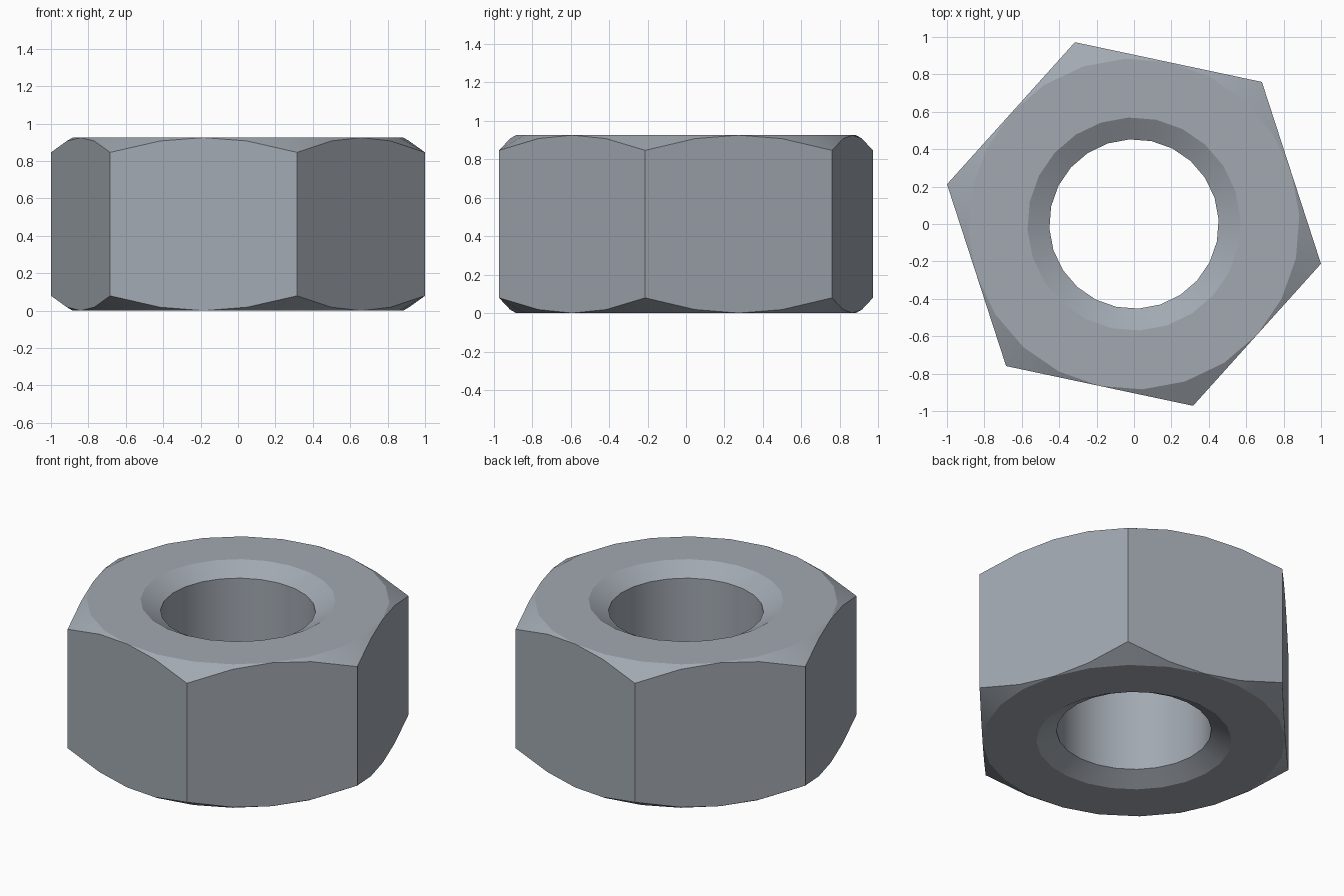
import bpy, bmesh, math

if "Cube" in bpy.data.objects:
    bpy.data.objects.remove(bpy.data.objects["Cube"])

N = 24                      # facets around, four per hex side
H = 0.925                   # thickness
CORNER = 1.022              # corner radius of the hexagon
FLAT = CORNER * math.cos(math.radians(30))
HOLE, MOUTH = 0.453, 0.57   # bore radius and countersink mouth radius
SLOPE = math.tan(math.radians(30))
TURN = math.radians(-12)

steel = bpy.data.materials.new("steel grey")
steel.diffuse_color = (0.36, 0.395, 0.44, 1)
steel.use_nodes = True
steel.node_tree.nodes["Principled BSDF"].inputs["Base Color"].default_value = steel.diffuse_color

bm = bmesh.new()


def hex_radius(i):
    """Radius of the hexagon outline at step i, counted from a corner."""
    return FLAT / math.cos(math.radians((i % 4) * 15 - 30))


def ring(radius, height):
    """Ring of vertices; radius and height are functions of the step."""
    verts = []
    for i in range(N):
        a = TURN + 2 * math.pi * i / N
        r = radius(i)
        verts.append(bm.verts.new((r * math.cos(a), r * math.sin(a), height(i))))
    return verts


def chamfer_drop(i):
    return (hex_radius(i) - FLAT) * SLOPE


sink = (MOUTH - HOLE) * SLOPE

# Closed cross-section swept around: outer sides, top, bore, bottom
rings = [
    ring(hex_radius, chamfer_drop),
    ring(hex_radius, lambda i: H - chamfer_drop(i)),
    ring(lambda i: FLAT, lambda i: H),
    ring(lambda i: MOUTH, lambda i: H),
    ring(lambda i: HOLE, lambda i: H - sink),
    ring(lambda i: HOLE, lambda i: sink),
    ring(lambda i: MOUTH, lambda i: 0),
    ring(lambda i: FLAT, lambda i: 0),
]
for k, lower in enumerate(rings):
    upper = rings[(k + 1) % len(rings)]
    for i in range(N):
        j = (i + 1) % N
        bm.faces.new((lower[i], lower[j], upper[j], upper[i]))

# The chamfer fades out at the middle of each side
bmesh.ops.remove_doubles(bm, verts=bm.verts, dist=0.0005)
bmesh.ops.recalc_face_normals(bm, faces=bm.faces)

mesh = bpy.data.meshes.new("hex_nut")
bm.to_mesh(mesh)
bm.free()
mesh.materials.append(steel)
nut = bpy.data.objects.new("hex_nut", mesh)
bpy.context.collection.objects.link(nut)

# Smooth bore and countersinks, crisp hexagon and flat end faces
bpy.context.view_layer.objects.active = nut
nut.select_set(True)
bpy.ops.object.shade_smooth_by_angle(angle=math.radians(25))
